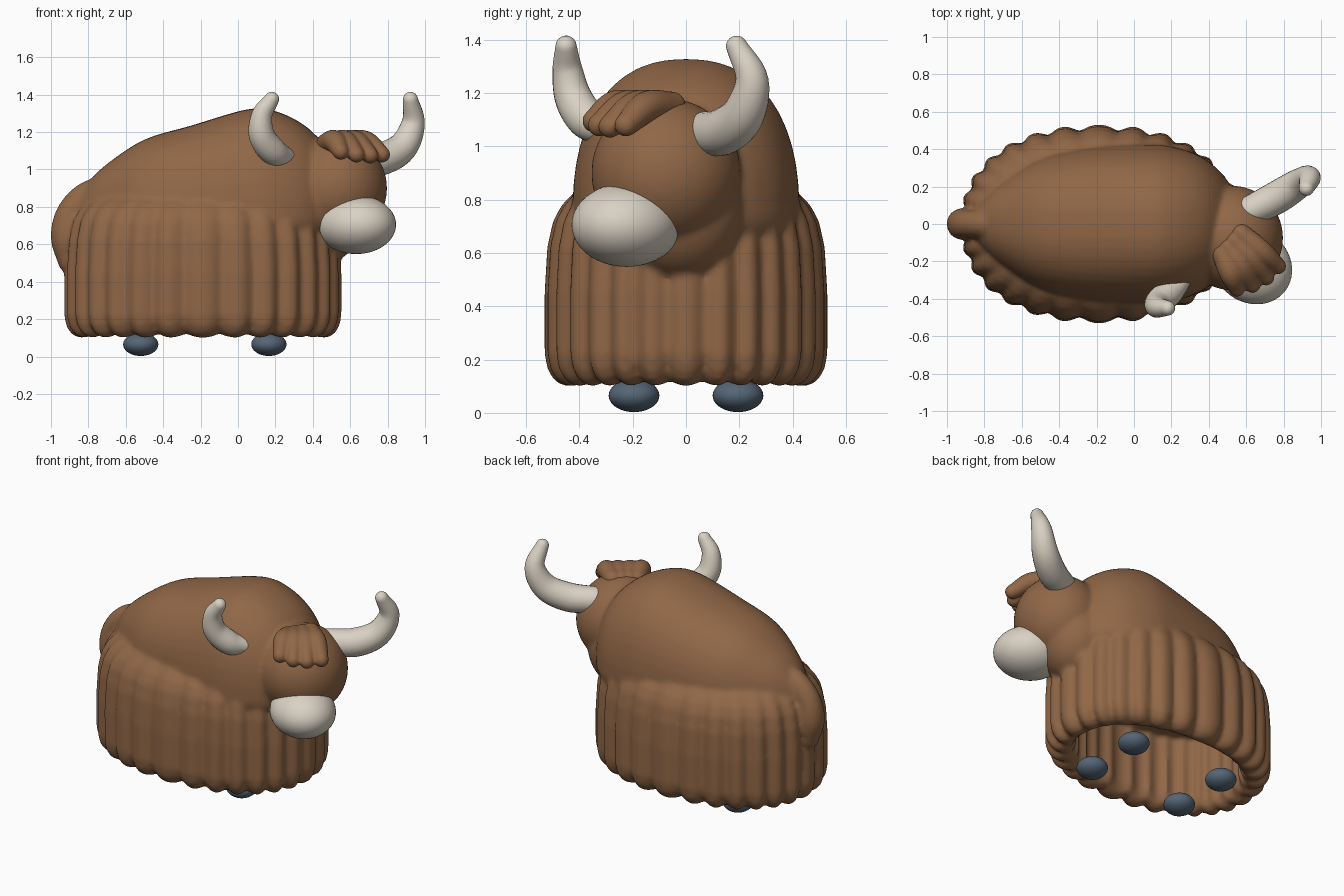
import bpy, bmesh
from math import sin, cos, pi, copysign
from mathutils import Vector, Quaternion, Matrix

cube = bpy.data.objects.get("Cube")
if cube:
    bpy.data.objects.remove(cube, do_unlink=True)


def material(name, rgb):
    m = bpy.data.materials.new(name)
    m.use_nodes = True
    color = (*rgb, 1)
    m.diffuse_color = color
    m.node_tree.nodes["Principled BSDF"].inputs["Base Color"].default_value = color
    return m


FUR = material("brown_fur", (0.28, 0.135, 0.062))
CREAM = material("cream_horn", (0.70, 0.64, 0.55))
HOOF = material("slate_hoof", (0.09, 0.13, 0.18))


def finish(name, bm, mat, voxel=0, passes=0):
    """Make the object; a voxel size fuses its overlapping pieces softly."""
    bmesh.ops.recalc_face_normals(bm, faces=bm.faces)
    for f in bm.faces:
        f.smooth = True
    mesh = bpy.data.meshes.new(name)
    bm.to_mesh(mesh)
    bm.free()
    mesh.materials.append(mat)
    ob = bpy.data.objects.new(name, mesh)
    bpy.context.collection.objects.link(ob)
    if voxel:
        fuse = ob.modifiers.new("fuse", "REMESH")
        fuse.mode = "VOXEL"
        fuse.voxel_size = voxel
        fuse.use_smooth_shade = True
        soften = ob.modifiers.new("soften", "SMOOTH")
        soften.factor = 0.5
        soften.iterations = passes


def loft(bm, rings):
    """Skin a list of equal-length rings and cap both ends."""
    loops = [[bm.verts.new(p) for p in ring] for ring in rings]
    n = len(loops[0])
    for a, b in zip(loops, loops[1:]):
        for i in range(n):
            j = (i + 1) % n
            bm.faces.new((a[i], a[j], b[j], b[i]))
    bm.faces.new(loops[0])
    bm.faces.new(loops[-1])


def blend(a, b, c, d, t):
    """Catmull-Rom point between b and c."""
    return 0.5 * (2 * b + (c - a) * t + (2 * a - 5 * b + 4 * c - d) * t * t
                  + (3 * b - a - 3 * c + d) * t ** 3)


def smooth_path(points, steps=6):
    p = [Vector(q) for q in points]
    p = [2 * p[0] - p[1]] + p + [2 * p[-1] - p[-2]]
    path = [blend(*p[k:k + 4], s / steps) for k in range(len(p) - 3) for s in range(steps)]
    return path + [p[-2]]


def tube(bm, points, sides=24):
    """Round-ended tube through (x, y, z, radius) points."""
    spots = [(q.to_3d(), q.w) for q in smooth_path(points)]
    first = (spots[0][0] - spots[1][0]).normalized()
    last = (spots[-1][0] - spots[-2][0]).normalized()
    angles = [k * pi / 10 for k in range(1, 5)] + [pi / 2 * 0.97]

    def cap(spot, way):
        return [(spot[0] + way * spot[1] * sin(a), spot[1] * cos(a)) for a in angles]

    spots = cap(spots[0], first)[::-1] + spots + cap(spots[-1], last)
    way = -first
    side = way.orthogonal().normalized()
    rings = []
    for k, (c, r) in enumerate(spots):
        new = (spots[min(k + 1, len(spots) - 1)][0] - spots[max(k - 1, 0)][0]).normalized()
        side = way.rotation_difference(new) @ side
        way = new
        rings.append([c + Quaternion(way, 2 * pi * i / sides) @ side * r for i in range(sides)])
    loft(bm, rings)


def ellipsoid(bm, center, radii, yaw=0):
    place = (Matrix.Translation(center) @ Matrix.Rotation(yaw, 4, "Z")
             @ Matrix.Diagonal((*radii, 1)))
    bmesh.ops.create_uvsphere(bm, u_segments=48, v_segments=28, radius=1, matrix=place)


def power(v, e):
    return copysign(abs(v) ** e, v)


# Humped trunk: squarish oval sections along x (position, top height, half width)
hide = bmesh.new()
SECTIONS = [(-.87, .82, .06), (-.80, .93, .14), (-.70, 1.03, .23), (-.5, 1.16, .35),
            (-.25, 1.235, .405), (.05, 1.322, .425), (.2, 1.312, .415),
            (.35, 1.24, .365), (.46, 1.13, .28), (.55, .96, .16)]
rings = []
for x, top, half in smooth_path(SECTIONS, 5):
    ring = []
    for i in range(48):
        a = 2 * pi * i / 48
        z = power(sin(a), 0.86)
        ring.append((x, half * power(cos(a), 0.86),
                     0.75 + z * ((top - 0.75) if z > 0 else half * 0.5)))
    rings.append(ring)
loft(hide, rings)

# Hanging coat: scalloped wall, thick rounded hem and inner wall (height, inset, scallop depth)
WALL = [(.89, .23, .0), (.86, .16, .006), (.82, .105, .012), (.78, .065, .02), (.72, .032, .026),
        (.62, .01, .032), (.45, .0, .034), (.22, .0, .036), (.16, .012, .036), (.12, .038, .034),
        (.1, .075, .03), (.1, .11, .03), (.12, .145, .03), (.17, .165, .028), (.58, .17, .02)]
LOCKS, PER = 28, 10
rings = []
for z, inset, depth in WALL:
    ring = []
    for i in range(LOCKS * PER):
        t = 2 * pi * i / (LOCKS * PER)
        groove = 1 - abs(cos(LOCKS * t / 2))
        d = inset + depth * groove
        hem = 0.024 * groove if z < 0.2 else 0
        ring.append((-0.188 + (0.742 - d) * power(cos(t), 0.89),
                     (0.531 - d) * power(sin(t), 0.89), z + hem))
    rings.append(ring)
loft(hide, rings)

# Tail curling down over the rump
tube(hide, [(-.66, 0, .90, .07), (-.80, 0, .87, .07), (-.895, 0, .77, .075),
            (-.917, 0, .64, .085), (-.90, 0, .51, .065)])

# Neck, throat and head turned to one side, all fused into one coat
ellipsoid(hide, (.42, -.08, .87), (.25, .25, .30))
ellipsoid(hide, (.46, -.02, .77), (.22, .24, .27))
ellipsoid(hide, (.525, -.075, .90), (.272, .28, .28))
finish("body", hide, FUR, 0.014, 7)

# Pale muzzle
muzzle = bmesh.new()
ellipsoid(muzzle, (.632, -.223, .705), (.222, .197, .157), -0.64)
finish("muzzle", muzzle, CREAM)

# Horns
HORNS = {
    "left_horn": [(.62, .07, 1.05, .08), (.76, .14, 1.055, .088), (.88, .215, 1.12, .08),
                  (.937, .247, 1.25, .062), (.922, .19, 1.375, .04)],
    "right_horn": [(.26, -.295, 1.065, .05), (.19, -.365, 1.095, .073), (.128, -.422, 1.18, .07),
                   (.128, -.445, 1.29, .056), (.18, -.45, 1.375, .04)]}
for name, points in HORNS.items():
    horn = bmesh.new()
    tube(horn, points)
    finish(name, horn, CREAM)

# Forelock: four locks fanning over the forehead, fused at the crown
forelock = bmesh.new()
starts = Vector((.475, -.165, 1.14)), Vector((.575, -.055, 1.15))
ends = Vector((.55, -.345, 1.095)), Vector((.77, -.225, 1.08))
for k in range(4):
    a, b = (pair[0].lerp(pair[1], k / 3) for pair in (starts, ends))
    mid = a.lerp(b, 0.55) + Vector((0, 0, .035))
    if k in (1, 2):
        b += Vector((.01, -.02, -.01))
    tube(forelock, [(*a, .056), (*mid, .06), (*b, .044)])
finish("forelock", forelock, FUR, 0.008, 6)

# Hooves peeking out below the coat
for end, x in (("front", .165), ("rear", -.52)):
    for side, y in (("left", .195), ("right", -.195)):
        hoof = bmesh.new()
        ellipsoid(hoof, (x, y, .065), (.094, .095, .062))
        finish(f"{end}_{side}_hoof", hoof, HOOF)
